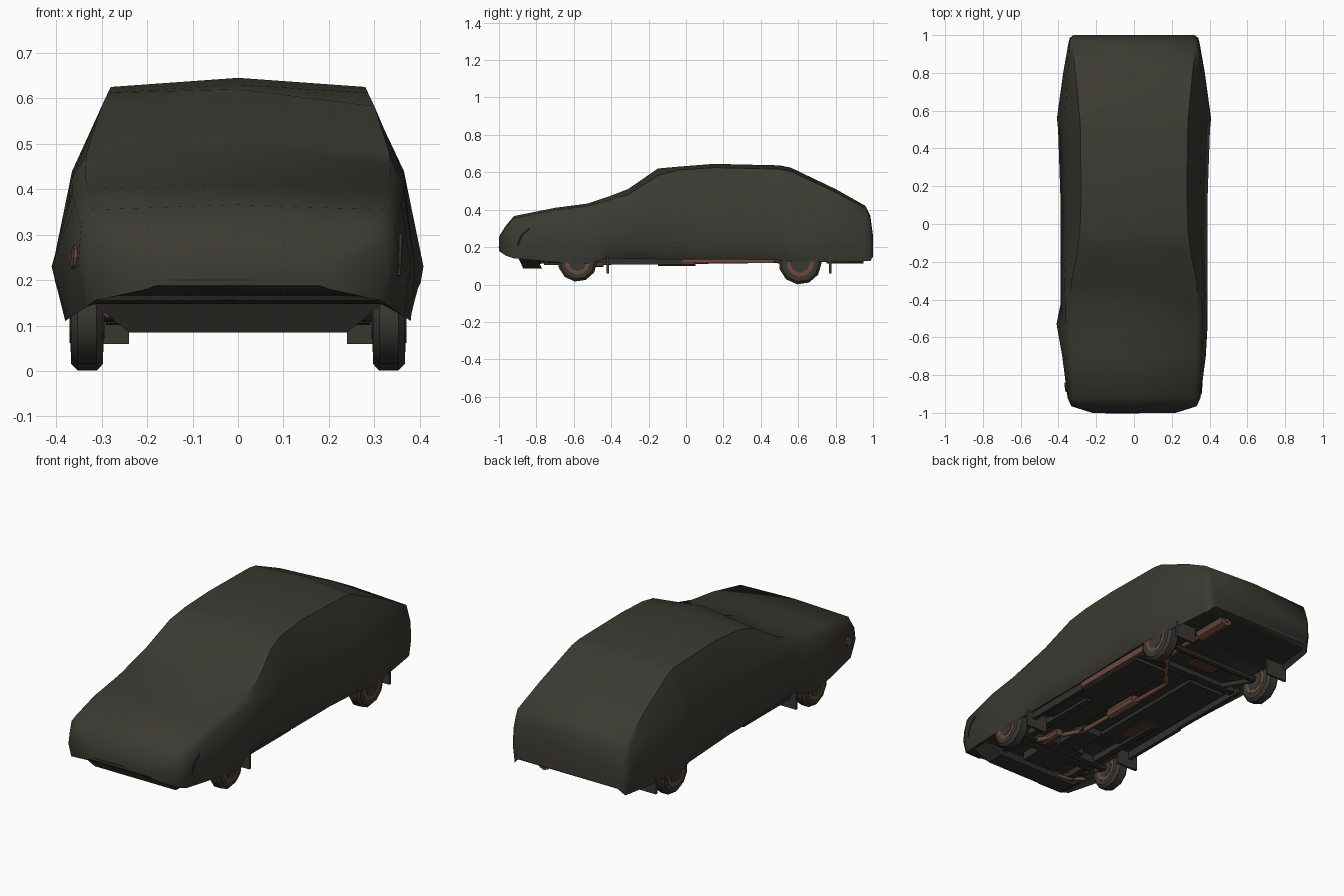
import bpy, bmesh, math
from mathutils import Matrix

old = bpy.data.objects.get("Cube")
if old:
    bpy.data.objects.remove(old, do_unlink=True)


def material(name, rgb):
    m = bpy.data.materials.new(name)
    m.use_nodes = True
    m.diffuse_color = (*rgb, 1)
    bsdf = m.node_tree.nodes["Principled BSDF"]
    bsdf.inputs["Base Color"].default_value = (*rgb, 1)
    bsdf.inputs["Roughness"].default_value = 0.9
    return m


CLOTH = material("olive cloth", (0.0445, 0.042, 0.0325))
UNDER = material("dark underbody", (0.031, 0.030, 0.024))
RUBBER = material("worn rubber", (0.041, 0.039, 0.031))
RUST = material("rusty metal", (0.15, 0.068, 0.048))
DULL = material("dull rust", (0.085, 0.042, 0.034))


def finish(bm, name, mats, angle=None):
    bmesh.ops.recalc_face_normals(bm, faces=bm.faces[:])
    mesh = bpy.data.meshes.new(name)
    bm.to_mesh(mesh)
    bm.free()
    for m in mats:
        mesh.materials.append(m)
    ob = bpy.data.objects.new(name, mesh)
    bpy.context.collection.objects.link(ob)
    if angle:
        bpy.ops.object.select_all(action="DESELECT")
        ob.select_set(True)
        bpy.context.view_layer.objects.active = ob
        bpy.ops.object.shade_smooth_by_angle(angle=math.radians(angle))
    return ob


def box(name, low, high, mat):
    bm = bmesh.new()
    bmesh.ops.create_cube(bm, size=1)
    for v in bm.verts:
        v.co = [a + (b - a) * (c + 0.5) for a, b, c in zip(low, high, v.co)]
    return finish(bm, name, [mat])


def pair(name, low, high, mat):
    """The same box on the left and, mirrored, on the right."""
    box("left_" + name, low, high, mat)
    box("right_" + name, (-high[0], *low[1:]), (-low[0], *high[1:]), mat)


def cylinder(name, centre, radius, length, axis, mat, sides=12, bevel=0):
    bm = bmesh.new()
    bmesh.ops.create_cone(bm, cap_ends=True, segments=sides, radius1=radius,
                          radius2=radius, depth=length)
    if bevel:
        rims = [e for e in bm.edges if abs(e.verts[0].co.z - e.verts[1].co.z) < 1e-5]
        bmesh.ops.bevel(bm, geom=rims, offset=bevel, segments=1, affect="EDGES")
    turn = Matrix.Rotation(math.pi / 2, 4, "Y" if axis == "x" else "X")
    bmesh.ops.transform(bm, matrix=Matrix.Translation(centre) @ turn, verts=bm.verts)
    return finish(bm, name, [mat], 35)


def pipe(name, points, radius, mat):
    curve = bpy.data.curves.new(name, "CURVE")
    curve.dimensions = "3D"
    curve.bevel_depth = radius
    curve.bevel_resolution = 1
    curve.use_fill_caps = True
    line = curve.splines.new("POLY")
    line.points.add(len(points) - 1)
    for p, co in zip(line.points, points):
        p.co = (*co, 1)
    curve.materials.append(mat)
    ob = bpy.data.objects.new(name, curve)
    bpy.context.collection.objects.link(ob)


# Cover stations: y, hem x z, widest x, shoulder x z, roof edge x z, ridge z
STATIONS = [
    (-1, .2, .18, .22, .21, .235, .17, .25, .255),
    (-.965, .315, .155, .332, .325, .28, .285, .305, .312),
    (-.92, .335, .14, .352, .345, .32, .32, .355, .366),
    (-.7, .365, .12, .38, .36, .37, .33, .4, .41),
    (-.53, .38, .11, .39, .365, .39, .335, .42, .432),
    (-.42, .345, .14, .388, .365, .41, .335, .45, .468),
    (-.31, .345, .14, .388, .368, .42, .333, .48, .51),
    (-.15, .35, .135, .388, .36, .44, .3, .583, .62),
    (-.04, .35, .135, .388, .352, .44, .286, .612, .63),
    (.15, .355, .135, .39, .352, .44, .28, .625, .645),
    (.5, .37, .13, .402, .36, .44, .284, .617, .637),
    (.56, .38, .12, .408, .365, .44, .287, .605, .625),
    (.8, .355, .12, .375, .352, .41, .31, .493, .51),
    (.96, .335, .125, .347, .34, .36, .328, .405, .42),
    (.985, .328, .125, .34, .335, .31, .32, .36, .37),
    (1, .31, .15, .32, .32, .22, .3, .25, .26),
]


def cover():
    bm = bmesh.new()
    rings = []
    for y, hx, hz, wx, sx, sz, rx, rz, cz in STATIONS:
        tucked = -.45 < y < .52
        wz = .195 if tucked else min(.23, (hz + sz) / 2)
        floor = (hx - .02, max(.148, hz + .008))
        half = [floor, (hx, hz), (wx, wz), (sx, sz), (rx, rz)]
        loop = half + [(0, cz)] + [(-x, z) for x, z in reversed(half)]
        if y == -.53:                             # wider right front wing
            loop[-3] = (-wx - .02, wz)
        rings.append([bm.verts.new((x, y, z)) for x, z in loop])
    n = len(rings[0])
    for a, b in zip(rings, rings[1:]):
        for i in range(n):
            j = (i + 1) % n
            face = bm.faces.new((a[i], a[j], b[j], b[i]))
            # recessed floor and the inner side of the hem
            face.material_index = int(i in (0, n - 2, n - 1))
    for ring in (rings[0], rings[-1]):
        bm.faces.new(ring)
    finish(bm, "car_cover", [CLOTH, UNDER], 50)


cover()

# Slits and the exposed lamp patch on the nose
box("nose_slit", (-.15, -1.003, .198), (.03, -.996, .203), UNDER)
pipe("left_wing_slit", [(.354, -.9, .21), (.357, -.88, .26), (.358, -.84, .3)], .004, UNDER)
patch = cylinder("right_corner_patch", (0, 0, 0), .026, .009, "x", RUST, 8)
patch.location = (-.36, -.865, .25)
patch.rotation_euler = (0, .08, .13)

# Wheels, mudflaps and arms
for end, y, r in (("front", -.58, .105), ("rear", .61, .115)):
    z = r + (.015 if end == "front" else 0)
    for side, s in (("left", 1), ("right", -1)):
        name = end + "_" + side
        cylinder(name + "_tyre", (s * .332, y, z), r, .07, "x", RUBBER, 11, .014)
        cylinder(name + "_rim", (s * .332, y, z), r * .64, .073, "x", RUST, 11)
        cylinder(name + "_hub", (s * .332, y, z), r * .46, .077, "x", RUBBER, 8)
        pipe(name + "_arm", [(s * .29, y, z), (s * .2, y - .22, .135)], .014, UNDER)
    pair(end + "_mudflap", (.24, y + .155, .06), (.365, y + .167, .15), RUBBER)
    cylinder(end + "_axle", (0, y, .118), .017, .58, "x", UNDER, 8)

# Front valance, tapered to the lower edge
bm = bmesh.new()
bmesh.ops.create_cube(bm, size=1)
for v in bm.verts:
    low = v.co.z < 0
    v.co = (v.co.x * (.48 if low else .64), (-.8 if v.co.y > 0 else -.9) + .03 * low,
            .085 if low else .15)
finish(bm, "front_valance", [UNDER])
pipe("rusty_bumper_bracket", [(-.14, -.79, .115), (-.22, -.78, .12), (-.29, -.74, .125)],
     .01, RUST)

# Underbody rails, floor panels and engine
pair("front_rail", (.2, -.76, .115), (.235, -.1, .155), UNDER)
pair("sill", (.31, -.42, .108), (.33, -.02, .155), UNDER)
box("right_rear_sill", (-.33, -.02, .115), (-.31, .45, .155), UNDER)
box("left_rusty_sill", (.315, -.02, .115), (.337, .47, .155), RUST)
pair("floor_panel", (.07, -.36, .13), (.29, .36, .155), UNDER)
box("front_crossmember", (-.24, -.64, .105), (.24, -.56, .155), UNDER)
box("rear_crossmember", (-.3, .4, .12), (.3, .44, .155), UNDER)
box("engine_sump", (-.1, -.76, .105), (.1, -.52, .155), UNDER)
box("gearbox", (-.06, -.52, .11), (.06, -.34, .155), UNDER)
box("right_floor_rust", (-.25, -.27, .126), (-.14, -.07, .133), DULL)
box("rear_floor_rust", (-.11, .48, .14), (.04, .58, .15), DULL)

# Exhaust
pipe("exhaust_pipe", [(.17, -.57, .11), (.04, -.35, .118), (.02, .2, .122), (.02, .28, .122),
                      (.18, .48, .13), (.18, .6, .145), (.18, .74, .14), (.18, .96, .14)],
     .012, RUST)
cylinder("exhaust_manifold", (.13, -.5, .115), .022, .12, "y", RUST, 8)
cylinder("middle_silencer", (.03, -.05, .128), .028, .2, "y", RUST, 8)
cylinder("rear_silencer", (.18, .85, .147), .036, .2, "y", RUST, 8)
